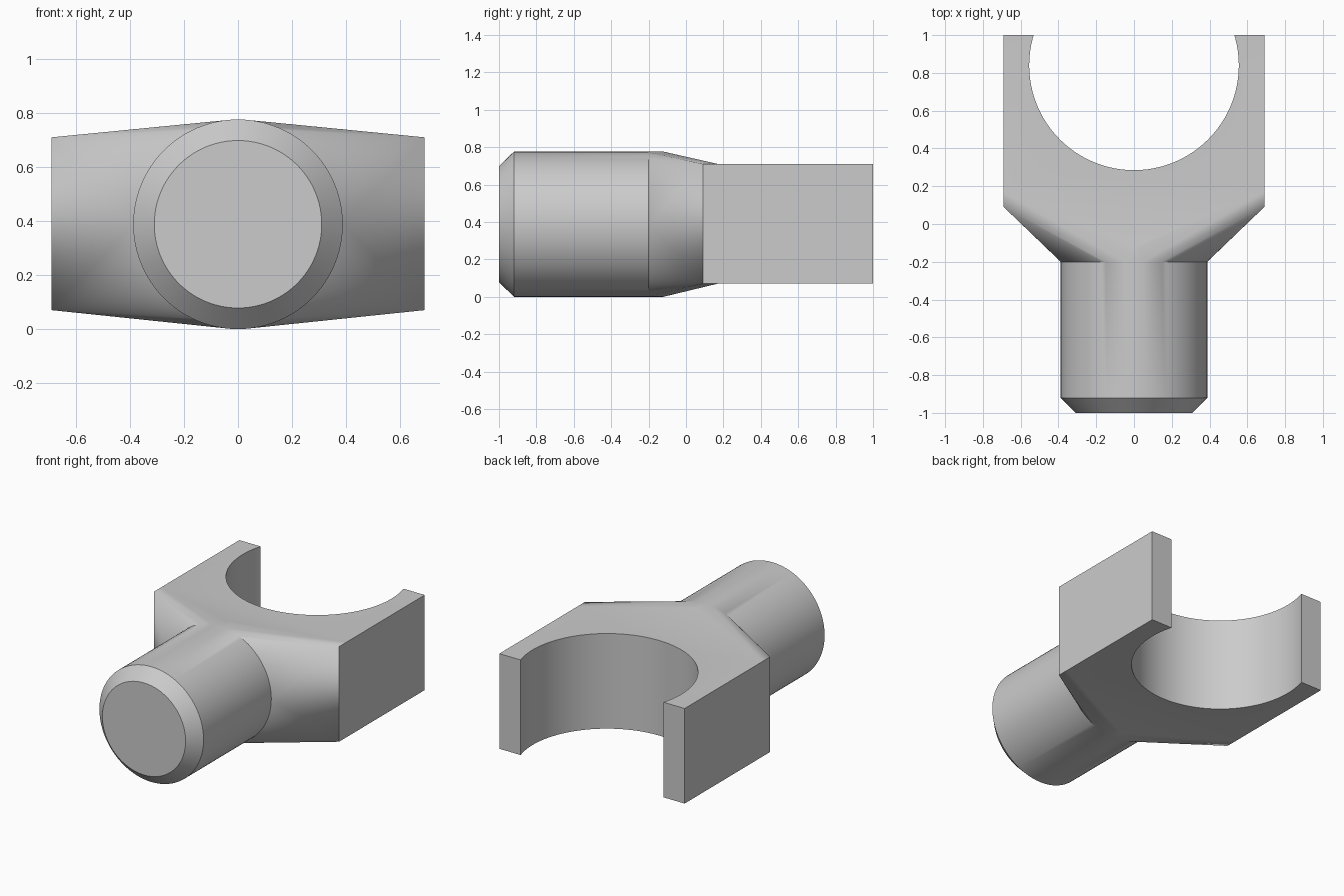
import bpy, bmesh
from math import sin, cos, pi, radians

if "Cube" in bpy.data.objects:
    bpy.data.objects.remove(bpy.data.objects["Cube"])

HALF_W, Z_LOW, Z_HIGH = 0.69, 0.07, 0.71   # fork block section
FRONT, SLOPE_END, BACK = 0.09, 0.17, 1.0
R = 0.388                                  # shaft radius and axis height
SEGMENTS = 96

grey = bpy.data.materials.new("plain grey")
grey.use_nodes = True
colour = (0.6, 0.6, 0.6, 1)
grey.diffuse_color = colour
grey.node_tree.nodes["Principled BSDF"].inputs["Base Color"].default_value = colour


def ring(radius, y):
    """Circle of points around the shaft axis."""
    angles = [2 * pi * i / SEGMENTS for i in range(SEGMENTS)]
    return [(radius * cos(a), y, R + radius * sin(a)) for a in angles]


def section(y):
    """Four corners of the fork block at depth y."""
    return [(x, y, z) for x in (-HALF_W, HALF_W) for z in (Z_LOW, Z_HIGH)]


def hull(name, points):
    """Closed convex solid around the points."""
    bm = bmesh.new()
    for p in points:
        bm.verts.new(p)
    result = bmesh.ops.convex_hull(bm, input=bm.verts[:])
    loose = [v for v in bm.verts if not v.link_faces]
    bmesh.ops.delete(bm, geom=loose, context='VERTS')
    bmesh.ops.dissolve_limit(bm, angle_limit=radians(0.1), verts=bm.verts[:], edges=bm.edges[:])
    bmesh.ops.recalc_face_normals(bm, faces=bm.faces[:])
    mesh = bpy.data.meshes.new(name)
    bm.to_mesh(mesh)
    bm.free()
    mesh.materials.append(grey)
    obj = bpy.data.objects.new(name, mesh)
    bpy.context.collection.objects.link(obj)
    return obj


# Fork block, tapered neck from round to rectangular, chamfered shaft
fork = hull("fork_end", section(FRONT) + section(BACK))
neck = hull("neck", ring(R, -0.2) + ring(R, -0.12) + section(FRONT) + section(SLOPE_END))
shaft = hull("shaft", ring(0.31, -1.0) + ring(R, -0.92) + ring(R, -0.12))

# Open round bore through the fork
bpy.ops.mesh.primitive_cylinder_add(vertices=SEGMENTS, radius=0.555, depth=2,
                                    location=(0, 0.84, R))
bore = bpy.context.object
bore.name = "bore_cutter"
bore.data.materials.append(grey)

# Join the solids, then cut the bore
bpy.ops.object.select_all(action='DESELECT')
bpy.context.view_layer.objects.active = fork
fork.select_set(True)
for part, operation in ((neck, 'UNION'), (shaft, 'UNION'), (bore, 'DIFFERENCE')):
    part.hide_render = True
    mod = fork.modifiers.new(part.name, 'BOOLEAN')
    mod.object, mod.operation, mod.solver = part, operation, 'EXACT'
    bpy.ops.object.modifier_apply(modifier=mod.name)
    bpy.data.objects.remove(part)

bpy.ops.object.shade_smooth_by_angle(angle=radians(30))
